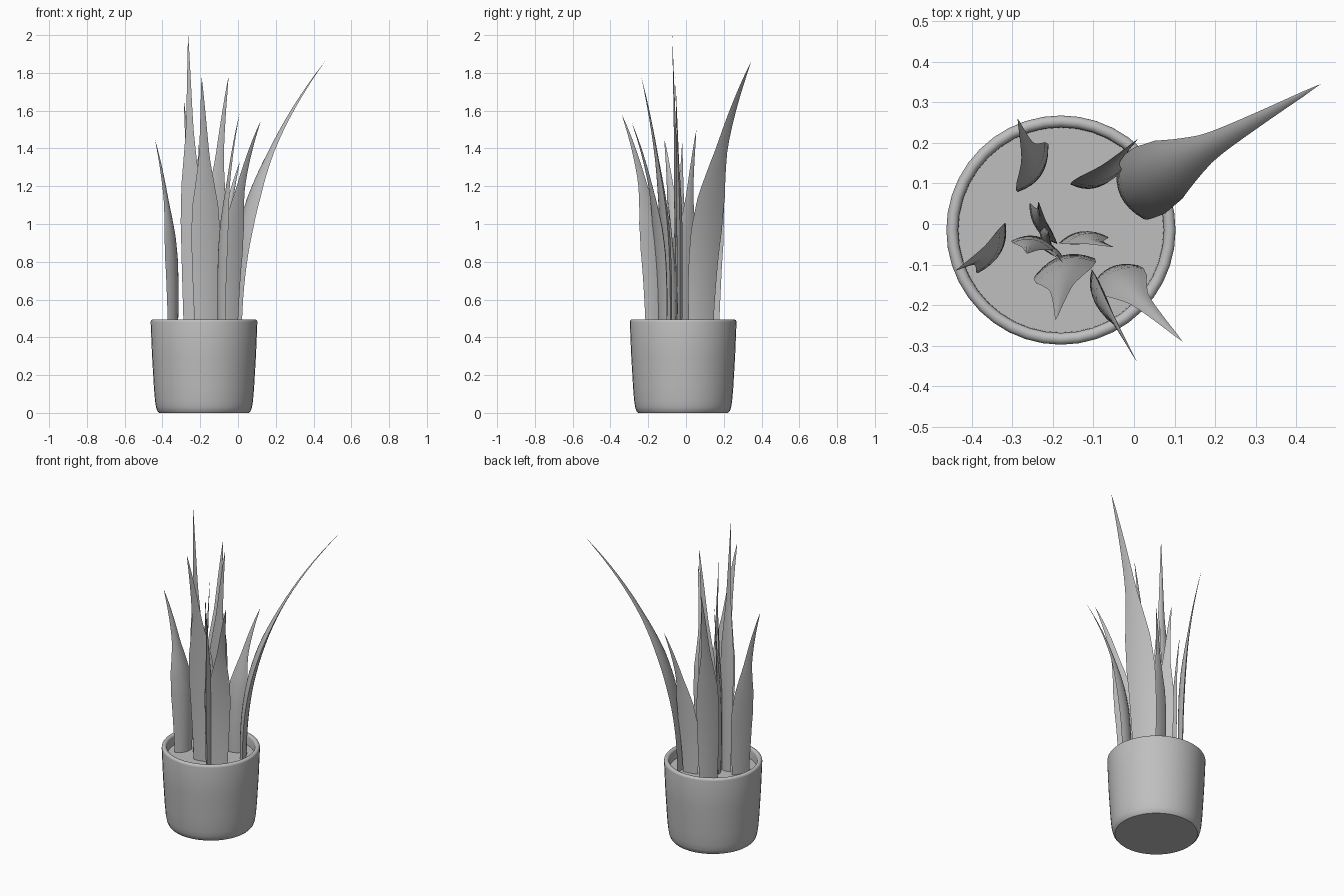
import bpy, bmesh, math
from mathutils import Vector

cube = bpy.data.objects.get("Cube")
if cube:
    bpy.data.objects.remove(cube, do_unlink=True)

SHADE = (0.52, 0.52, 0.52, 1)
grey = bpy.data.materials.new("plain grey")
grey.use_nodes = True
grey.diffuse_color = SHADE
grey.node_tree.nodes["Principled BSDF"].inputs["Base Color"].default_value = SHADE

POT = Vector((-0.18, -0.015, 0))
SOIL = 0.43


def add_object(name, bm, angle=40):
    bmesh.ops.recalc_face_normals(bm, faces=bm.faces)
    mesh = bpy.data.meshes.new(name)
    bm.to_mesh(mesh)
    bm.free()
    mesh.materials.append(grey)
    obj = bpy.data.objects.new(name, mesh)
    bpy.context.collection.objects.link(obj)
    bpy.ops.object.select_all(action='DESELECT')
    obj.select_set(True)
    bpy.context.view_layer.objects.active = obj
    bpy.ops.object.shade_smooth_by_angle(angle=math.radians(angle))
    return obj


def lathe(name, profile, steps=40):
    bm = bmesh.new()
    verts = [bm.verts.new((r, 0, z)) for r, z in profile]
    edges = [bm.edges.new(pair) for pair in zip(verts, verts[1:])]
    bmesh.ops.spin(bm, geom=verts + edges, cent=(0, 0, 0), axis=(0, 0, 1),
                   angle=math.tau, steps=steps)
    bmesh.ops.remove_doubles(bm, verts=bm.verts, dist=0.0005)
    obj = add_object(name, bm)
    obj.location = POT
    return obj


# Pot with a rounded foot and a thick round rim, and the soil inside
rim = [(0.268 + 0.0145 * math.cos(t), 0.481 + 0.0145 * math.sin(t))
       for t in (math.pi * k / 8 for k in range(9))]
lathe("pot", [(0, 0), (0.238, 0), (0.247, 0.01), (0.254, 0.03), (0.259, 0.06),
              (0.265, 0.13), (0.275, 0.3)] + rim + [(0.252, 0.4)])
lathe("soil", [(0, SOIL), (0.253, SOIL)])

# Relative leaf width along its length
WIDTHS = [(0, 0.78), (0.2, 0.92), (0.38, 1), (0.5, 0.88), (0.6, 0.6),
          (0.68, 0.38), (0.76, 0.28), (0.88, 0.15), (1, 0.02)]


def leaf_width(s):
    for (a, u), (b, v) in zip(WIDTHS, WIDTHS[1:]):
        if s <= b:
            return u + (v - u) * (s - a) / (b - a)


def leaf(name, base, tip, width, angle, bend=2.3, rows=24, cols=8):
    """Tapering blade with a lens section, fuller inside, leaning further out towards its tip."""
    a = math.radians(angle)
    side = Vector((math.cos(a), math.sin(a), 0))
    lean = Vector((tip[0] - base[0], tip[1] - base[1], 0))
    out = Vector((-side.y, side.x, 0))
    if out.dot(lean) < 0:
        out.negate()
    bm = bmesh.new()
    rings = []
    for i in range(rows):
        s = i / rows
        centre = Vector((base[0], base[1], SOIL - 0.01 + s * (tip[2] - SOIL + 0.01)))
        centre += lean * s ** bend
        w = width * leaf_width(s) / 2
        outer, inner = [], []
        for j in range(cols + 1):
            u = 2 * j / cols - 1
            bulge = w * (1 - u * u)
            outer.append(centre + side * u * w + out * 0.12 * bulge)
            if 0 < j < cols:
                inner.append(centre + side * u * w - out * 0.36 * bulge)
        rings.append([bm.verts.new(p) for p in outer + inner[::-1]])
    for low, high in zip(rings, rings[1:]):
        for k in range(len(low)):
            n = (k + 1) % len(low)
            bm.faces.new((low[k], low[n], high[n], high[k]))
    point = bm.verts.new(tip)
    for k, v in enumerate(rings[-1]):
        bm.faces.new((v, rings[-1][(k + 1) % len(rings[-1])], point))
    bm.faces.new(rings[0])
    add_object(name, bm, 60)


# Leaves: base, tip, width, direction of the width
leaf("leaf_long_arching", (-0.01, 0.08), (0.46, 0.345, 1.86), 0.18, 115)
leaf("leaf_outer_right", (-0.345, -0.055), (-0.44, -0.115, 1.45), 0.14, 62, 2.6)
leaf("leaf_back_right", (-0.248, 0.13), (-0.287, 0.26, 1.66), 0.14, 55, 2.6)
leaf("leaf_back_left", (-0.105, 0.105), (0.01, 0.21, 1.33), 0.12, 10)
leaf("leaf_front_left", (-0.05, -0.125), (0.12, -0.29, 1.545), 0.135, 25, 2.6)
leaf("leaf_front", (-0.085, -0.165), (0.007, -0.34, 1.58), 0.13, 110, 2.6)
leaf("leaf_front_middle", (-0.168, -0.1), (-0.193, -0.237, 1.78), 0.16, 15)
leaf("leaf_middle_left", (-0.132, -0.038), (-0.05, -0.057, 1.78), 0.12, 8)
leaf("leaf_tallest", (-0.245, -0.045), (-0.264, -0.073, 2.0), 0.11, -10, 1.5)
leaf("leaf_middle_back", (-0.222, -0.005), (-0.235, 0.055, 1.5), 0.12, 125)
leaf("leaf_centre", (-0.215, -0.03), (-0.21, -0.02, 1.43), 0.09, 110)
leaf("leaf_small", (-0.21, -0.065), (-0.175, -0.095, 1.12), 0.08, -30)
